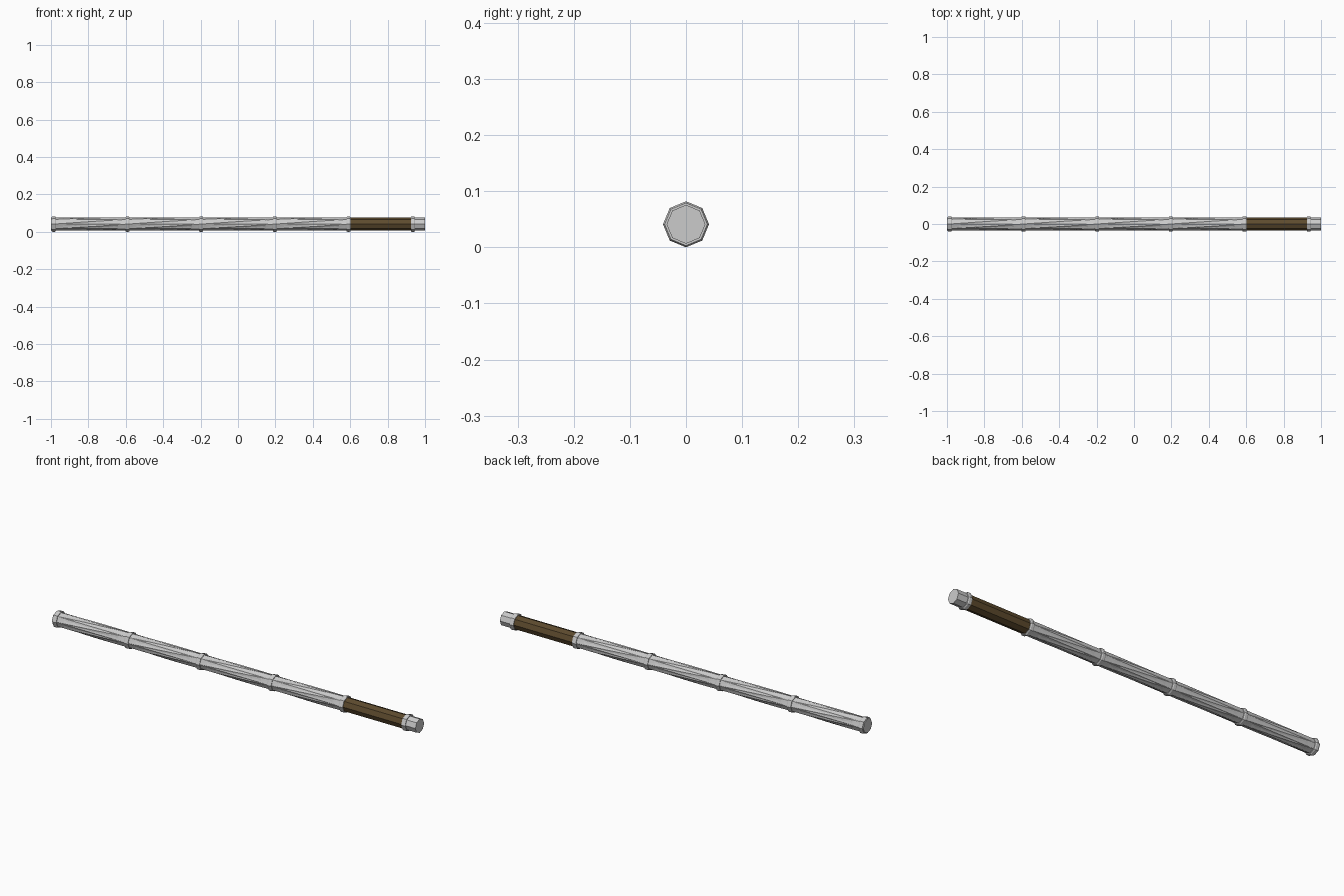
import bpy, bmesh
from math import pi, sin, cos

if "Cube" in bpy.data.objects:
    bpy.data.objects.remove(bpy.data.objects["Cube"])

ZC = 0.041      # height of the staff axis
R = 0.0345      # shaft radius
SIDES = 8


def lathe(name, profile, twist=0.0, mat=None):
    """Eight-sided solid along x from (x, radius) stations, optionally twisted (rad per unit)."""
    bm = bmesh.new()
    x0 = profile[0][0]
    loops = []
    for x, r in profile:
        a0 = twist * (x - x0)
        loops.append([bm.verts.new((x, r * sin(a0 + 2 * pi * i / SIDES),
                                    ZC + r * cos(a0 + 2 * pi * i / SIDES)))
                      for i in range(SIDES)])
    for a, b in zip(loops, loops[1:]):
        for i in range(SIDES):
            j = (i + 1) % SIDES
            bm.faces.new((a[i], a[j], b[j], b[i]))
    bm.faces.new(loops[0])
    bm.faces.new(loops[-1])
    bmesh.ops.recalc_face_normals(bm, faces=bm.faces)
    me = bpy.data.meshes.new(name)
    bm.to_mesh(me)
    bm.free()
    ob = bpy.data.objects.new(name, me)
    bpy.context.collection.objects.link(ob)
    if mat:
        me.materials.append(mat)
    return ob


leather = bpy.data.materials.new("brown_leather")
leather.diffuse_color = (0.11, 0.07, 0.027, 1)
leather.use_nodes = True
leather.node_tree.nodes["Principled BSDF"].inputs["Base Color"].default_value = leather.diffuse_color

# straight core of the shaft
lathe("shaft_core", [(-1.0, R), (0.59, R)])

# twisted bar wound around the core, an eighth of a turn between rings
lathe("twisted_shaft", [(-0.985 + 1.575 * i / 32, R + 0.0005) for i in range(33)],
      twist=(pi / 4) / 0.394)

# brown grip and plain grey butt
lathe("grip", [(0.59, R), (0.935, R)], mat=leather)
lathe("butt_end", [(0.935, R), (1.0, R)])

# raised bevelled rings
for k, x in enumerate((-0.985, -0.591, -0.197, 0.197, 0.591, 0.935)):
    lathe(f"ring_{k + 1}", [(x - 0.011, 0.033), (x - 0.011, 0.038), (x - 0.006, 0.041),
                            (x + 0.006, 0.041), (x + 0.011, 0.038), (x + 0.011, 0.033)])
